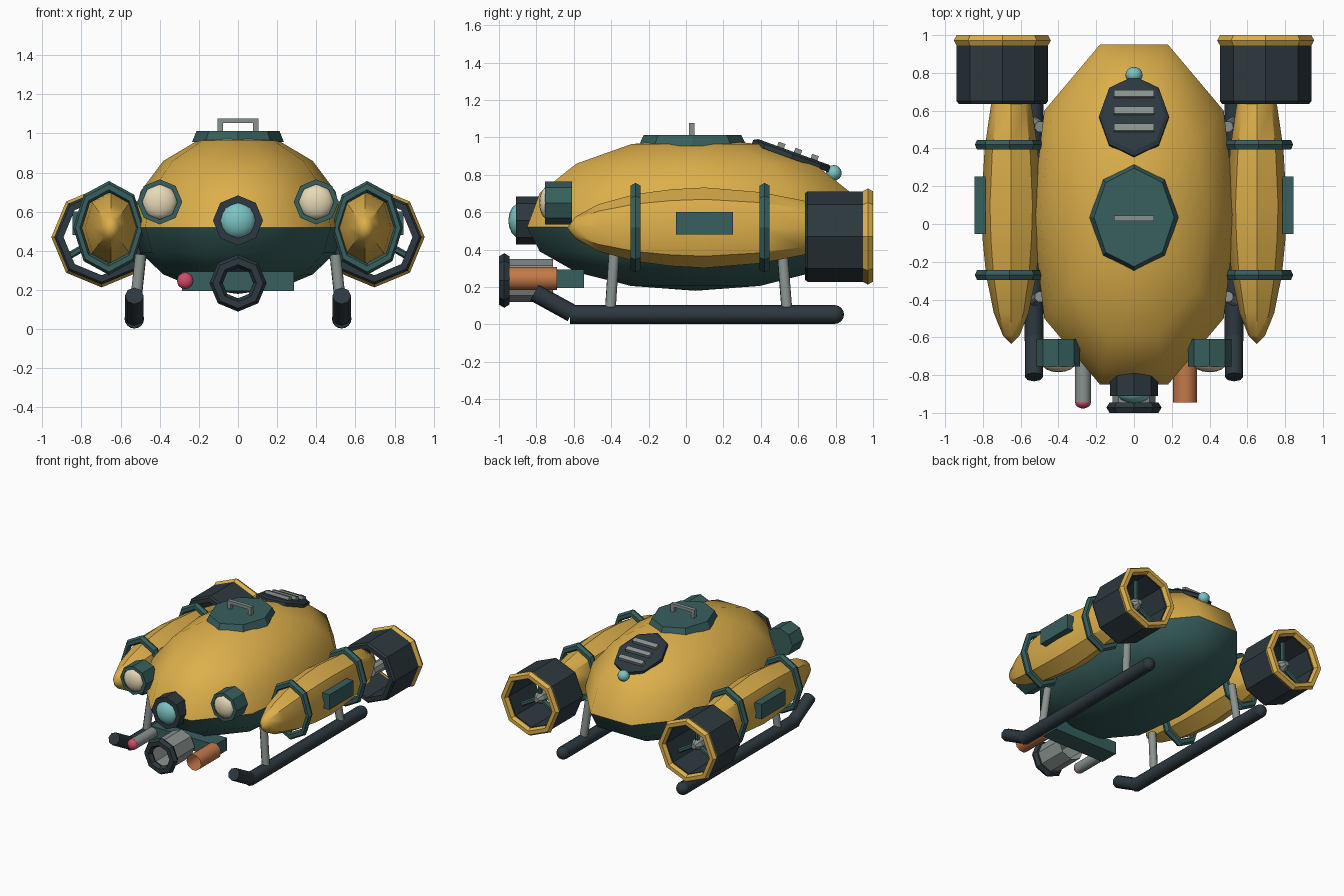
import bpy, bmesh
from math import cos, sin, pi, radians
from mathutils import Vector, Matrix

if "Cube" in bpy.data.objects:
    bpy.data.objects.remove(bpy.data.objects["Cube"])


def mat(name, r, g, b):
    m = bpy.data.materials.new(name)
    m.diffuse_color = (r, g, b, 1)
    m.use_nodes = True
    m.node_tree.nodes["Principled BSDF"].inputs["Base Color"].default_value = m.diffuse_color
    return m


YELLOW = mat("yellow", .72, .43, .07)
GREEN = mat("green", .038, .115, .11)
DARK = mat("dark", .025, .04, .05)
COPPER = mat("copper", .55, .19, .07)
CYAN = mat("cyan", .2, .55, .55)
CREAM = mat("cream", .8, .7, .48)
PINK = mat("pink", .65, .07, .14)
GREY = mat("grey", .25, .29, .28)


def finish(name, bm, m, angle=30):
    bmesh.ops.remove_doubles(bm, verts=bm.verts, dist=1e-5)
    bmesh.ops.recalc_face_normals(bm, faces=bm.faces)
    me = bpy.data.meshes.new(name)
    bm.to_mesh(me)
    bm.free()
    me.materials.append(m)
    ob = bpy.data.objects.new(name, me)
    bpy.context.collection.objects.link(ob)
    bpy.context.view_layer.objects.active = ob
    for o in bpy.context.selected_objects:
        o.select_set(False)
    ob.select_set(True)
    bpy.ops.object.shade_smooth_by_angle(angle=radians(angle))
    return ob


def skin(bm, rings, loop=False):
    pairs = list(zip(rings, rings[1:])) + ([(rings[-1], rings[0])] if loop else [])
    for a, b in pairs:
        n = len(a)
        for i in range(n):
            j = (i + 1) % n
            bm.faces.new((a[i], a[j], b[j], b[i]))


def lathe(name, m, origin, profile, d=(0, 1, 0), n=8, sx=1, sy=1, loop=False, angle=30):
    """Turn (distance along d, radius) points around d."""
    bm = bmesh.new()
    q = Vector((0, 0, 1)).rotation_difference(Vector(d))
    rings = [[bm.verts.new(Vector(origin) + q @ Vector(
        (r * sx * cos(2 * pi * i / n), r * sy * sin(2 * pi * i / n), t)))
        for i in range(n)] for t, r in profile]
    skin(bm, rings, loop)
    return finish(name, bm, m, angle)


def rod(name, m, a, b, r, n=8):
    d = Vector(b) - Vector(a)
    return lathe(name, m, a, [(0, 0), (0, r), (d.length, r), (d.length, 0)], d, n, angle=50)


def band(name, m, origin, R, r, d=(0, 1, 0), sx=1, sy=1, k=6, w=1):
    prof = [(w * r * sin(2 * pi * i / k), R + r * cos(2 * pi * i / k)) for i in range(k)]
    return lathe(name, m, origin, prof, d, 8, sx, sy, loop=True)


def box(name, m, c, size, tilt=0):
    bm = bmesh.new()
    bmesh.ops.create_cube(bm, size=1, matrix=Matrix.Translation(c)
                          @ Matrix.Rotation(tilt, 4, 'X') @ Matrix.Diagonal((*size, 1)))
    return finish(name, bm, m)


def ball(name, m, c, size):
    bm = bmesh.new()
    bmesh.ops.create_uvsphere(bm, u_segments=16, v_segments=8, radius=1,
                              matrix=Matrix.Translation(c) @ Matrix.Diagonal((*size, 1)))
    return finish(name, bm, m, 60)


# Hull: ten-sided ellipsoid in two shells
outline = [(.54, 0), (.475, .55), (.18, .9), (-.18, .9), (-.475, .55),
           (-.54, 0), (-.475, -.55), (-.18, -.9), (.18, -.9), (.475, -.55)]
for name, m, h in (("upper_hull", YELLOW, .48), ("lower_hull", GREEN, -.34)):
    bm = bmesh.new()
    skin(bm, [[bm.verts.new((x * cos(i * pi / 8), .05 + y * cos(i * pi / 8), .52 + h * sin(i * pi / 8)))
               for x, y in outline] for i in range(5)])
    finish(name, bm, m, 55)

# Top hatch and handle
lathe("hatch", GREEN, (0, .035, .955), [(0, 0), (0, .235), (.057, .212), (.057, 0)],
      (0, 0, 1), sy=1.23)
box("handle_bar", GREY, (0, .03, 1.065), (.21, .03, .024))
for s in (-1, 1):
    box("handle_leg", GREY, (s * .09, .03, 1.035), (.028, .03, .06))

# Rear vent, slats and tail lamp
T = radians(20)
d = Vector((0, sin(T), cos(T)))
vent = Vector((0, .57, .905))
lathe("vent", DARK, vent, [(-.02, 0), (-.02, .185), (.005, .185), (.018, .165), (.018, 0)],
      d, sy=1.22)
for t in (-.075, .02, .115):
    box("vent_slat", GREY, vent + d * .025 + Vector((0, cos(T), -sin(T))) * t, (.21, .038, .035), -T)
ball("tail_lamp", CYAN, (0, .79, .81), (.045, .042, .042))

# Front porthole
lathe("porthole_frame", DARK, (0, 0, .555),
      [(-.78, 0), (-.78, .128), (-.91, .128), (-.91, .09), (-.88, .09), (-.88, 0)])
ball("porthole_glass", CYAN, (0, -.885, .555), (.095, .065, .095))

# Tool bar with camera, lamp probe and sample tube
box("tool_bar", GREEN, (0, -.62, .245), (.57, .15, .1))
lathe("camera_tube", GREY, (0, 0, .235), [(-.96, .115), (-.71, .115)])
band("camera_rim", DARK, (0, -.972, .235), .112, .034, w=.95)
rod("probe", GREY, (-.27, -.945, .247), (-.27, -.68, .247), .043, 10)
ball("probe_tip", PINK, (-.27, -.945, .247), (.042, .032, .042))
lathe("sample_tube", COPPER, (.27, 0, .245), [(-.945, .064), (-.69, .064)], n=10, angle=50)

for s in (-1, 1):
    # Headlights
    c = (s * .4, 0, .65)
    lathe("headlight_housing", GREEN, c,
          [(-.61, 0), (-.61, .115), (-.755, .115), (-.755, .09), (-.73, .09), (-.73, 0)])
    ball("headlight_lens", CREAM, (s * .4, -.735, .65), (.09, .05, .09))

    # Thruster nacelle with bands and side plate
    c = Vector((s * .65, 0, .517))
    lathe("nacelle", YELLOW, c, [(-.635, 0), (-.59, .06), (-.47, .125), (-.27, .18), (-.08, .205),
                                 (.1, .215), (.4, .19), (.63, .145), (.74, .06), (.74, 0)],
          sx=.74, angle=40)
    for y in (-.27, .42):
        band("nacelle_band", GREEN, c + Vector((s * .01, y, 0)), .21, .03, sx=.76)
    box("nacelle_plate", GREEN, (s * .815, .1, .54), (.06, .305, .12))

    # Propeller duct, lip, hub and spokes
    c = Vector((s * .697, 0, .47))
    lathe("duct", DARK, c, [(.635, .23), (.65, .242), (.945, .242), (.96, .232), (.96, .195), (.635, .195)],
          loop=True)
    band("duct_lip", YELLOW, c + Vector((0, .972, 0)), .226, .031, w=1.03)
    lathe("propeller_hub", GREY, c, [(.68, 0), (.68, .045), (.86, .045), (.9, .02), (.9, 0)])
    for k in range(3):
        a = pi / 2 + k * 2 * pi / 3
        p = c + Vector((0, .85, 0))
        rod("duct_spoke", GREEN, p, p + Vector((cos(a) * .2, 0, sin(a) * .2)), .018, 6)

    # Landing skid with kicked-up toe and struts
    x = s * .53
    rod("skid_rail", DARK, (x, -.62, .053), (x, .8, .053), .05)
    ball("skid_heel", DARK, (x, .795, .053), (.05, .05, .05))
    rod("skid_toe", DARK, (x, -.61, .06), (x, -.81, .17), .048)
    for y0, y1 in ((-.385, -.405), (.515, .54)):
        rod("skid_strut", GREY, (s * .497, y0, .38), (s * .53, y1, .07), .03)
